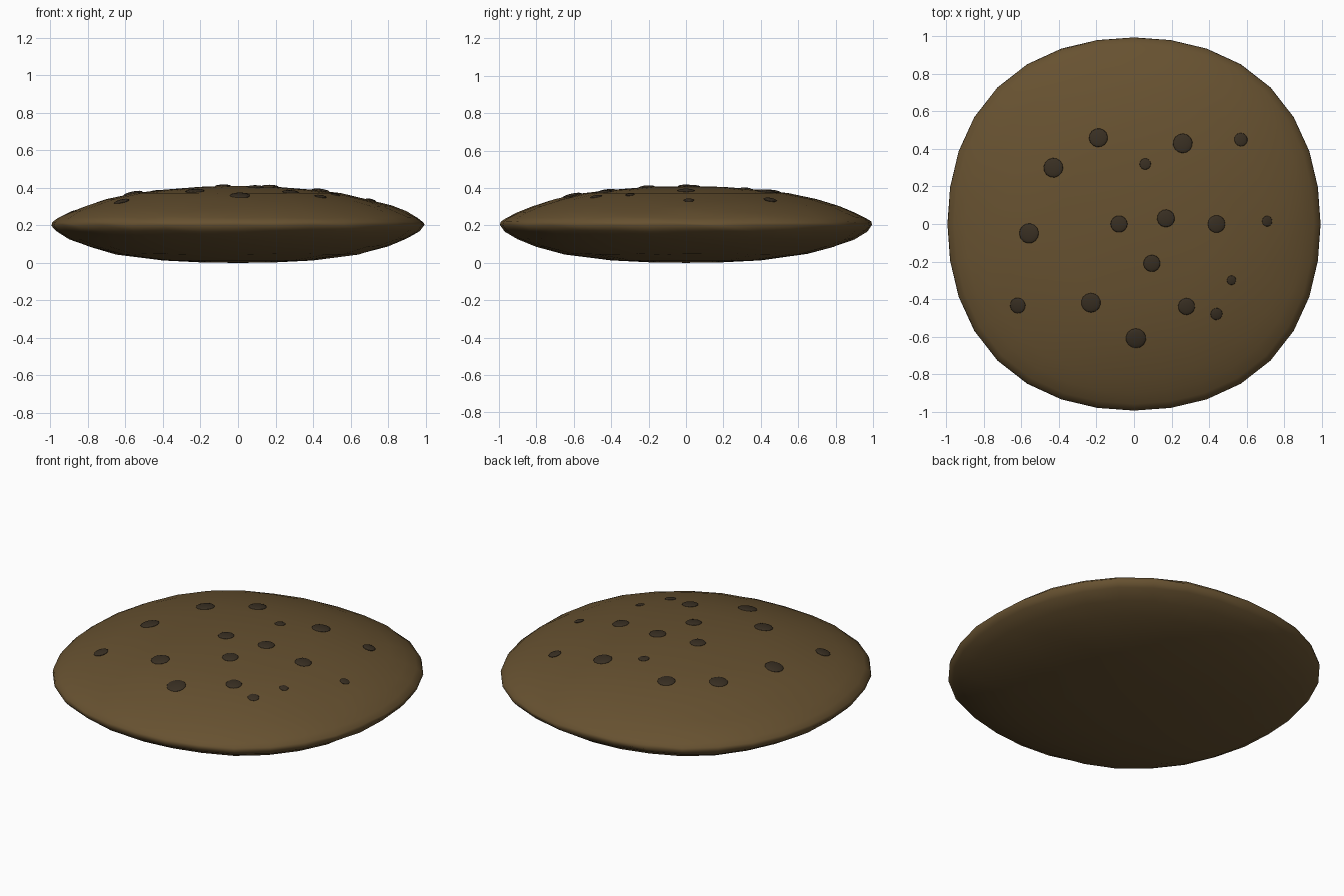
import bpy, bmesh, math, random
from mathutils import Vector

if "Cube" in bpy.data.objects:
    bpy.data.objects.remove(bpy.data.objects["Cube"])
random.seed(4)

def material(name, col):
    m = bpy.data.materials.new(name)
    m.diffuse_color = (*col, 1)
    m.use_nodes = True
    m.node_tree.nodes["Principled BSDF"].inputs["Base Color"].default_value = m.diffuse_color
    return m

def finish(name, bm, mat):
    me = bpy.data.meshes.new(name)
    bm.normal_update()
    bm.to_mesh(me)
    bm.free()
    me.shade_smooth()
    me.materials.append(mat)
    ob = bpy.data.objects.new(name, me)
    bpy.context.collection.objects.link(ob)
    return ob

dough = material("dough", (0.135, 0.083, 0.03))
chocolate = material("chocolate", (0.04, 0.028, 0.016))

# Half profiles (radius, height), centre to rim
TOP = [(0, .41), (.2, .406), (.4, .39), (.55, .372), (.7, .338), (.82, .303), (.9, .272), (.96, .242), (.99, .218)]
BOTTOM = [(.995, .2), (.97, .17), (.9, .127), (.8, .088), (.65, .046), (.4, .013), (.2, .003), (0, 0)]

def rim(a):
    # slightly squared round outline
    return 1 + .035 * math.sin(2 * a) ** 2

def top_z(x, y):
    r = math.hypot(x, y) / rim(math.atan2(y, x))
    for (r0, z0), (r1, z1) in zip(TOP, TOP[1:]):
        if r <= r1:
            return z0 + (z1 - z0) * (r - r0) / (r1 - r0)
    return TOP[-1][1]

# Biscuit body: rings lofted along the profile
N = 32
bm = bmesh.new()
rings = []
for r, z in TOP[1:] + BOTTOM[:-1]:
    ring = []
    for i in range(N):
        a = 2 * math.pi * i / N
        k = r * rim(a)
        dz = random.uniform(-.004, .004) if r > .6 else 0
        ring.append(bm.verts.new((k * math.cos(a), k * math.sin(a), z + dz)))
    rings.append(ring)
for p, q in zip(rings, rings[1:]):
    for i in range(N):
        j = (i + 1) % N
        bm.faces.new((p[i], q[i], q[j], p[j]))
top = bm.verts.new((0, 0, TOP[0][1]))
base = bm.verts.new((0, 0, 0))
for i in range(N):
    j = (i + 1) % N
    bm.faces.new((top, rings[0][i], rings[0][j]))
    bm.faces.new((base, rings[-1][j], rings[-1][i]))
finish("biscuit", bm, dough)

# Chocolate chips: flattened balls sunk in the top (x, y, radius)
CHIPS = [(-.19, .46, .05), (.26, .43, .052), (.57, .45, .036), (-.43, .3, .052), (.06, .32, .03),
         (-.56, -.05, .053), (-.08, 0, .045), (.17, .03, .047), (.44, 0, .047), (.71, .015, .028),
         (.095, -.21, .045), (.52, -.3, .025), (-.62, -.435, .042), (-.23, -.42, .052),
         (.28, -.44, .045), (.44, -.48, .032), (.01, -.61, .054)]
for n, (x, y, r) in enumerate(CHIPS):
    bm = bmesh.new()
    bmesh.ops.create_uvsphere(bm, u_segments=14, v_segments=8, radius=r)
    ob = finish(f"chip_{n + 1}", bm, chocolate)
    e = .02
    normal = Vector((top_z(x - e, y) - top_z(x + e, y), top_z(x, y - e) - top_z(x, y + e), 2 * e))
    ob.rotation_euler = normal.to_track_quat('Z', 'Y').to_euler()
    ob.scale = (1, 1, .22)
    ob.location = (x, y, top_z(x, y))
